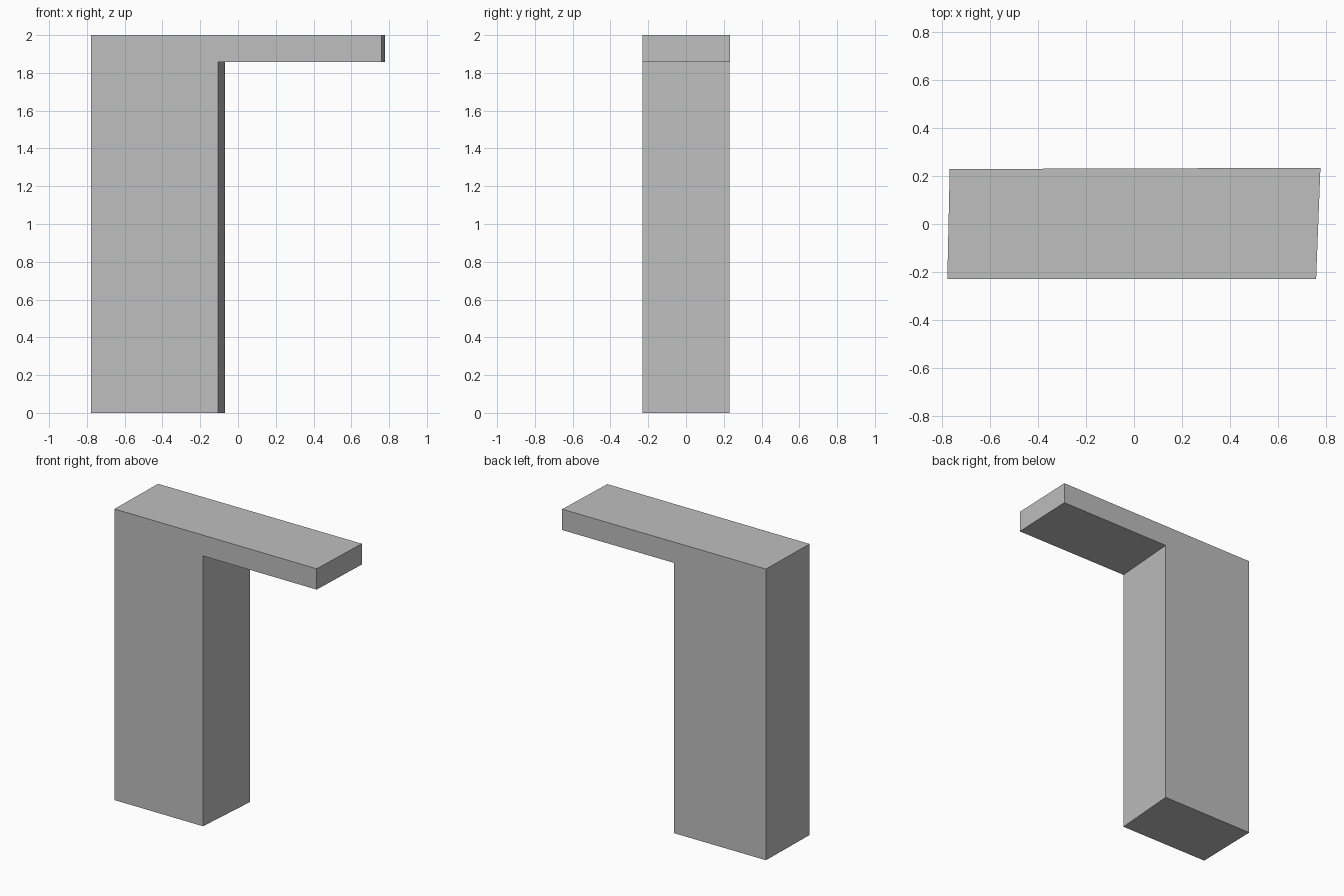
import bpy
import bmesh

cube = bpy.data.objects.get("Cube")
if cube:
    bpy.data.objects.remove(cube, do_unlink=True)

# Plain grey finish
grey = bpy.data.materials.new("plain_grey")
grey.use_nodes = True
colour = (0.52, 0.52, 0.52, 1)
grey.diffuse_color = colour
grey.node_tree.nodes["Principled BSDF"].inputs["Base Color"].default_value = colour

HEIGHT, SLAB_BOTTOM = 2.0, 1.857


def outline(bm, left, inner, right, y_left, y_right):
    """Upright column with an overhanging slab; y drifts slightly along x."""
    points = [(left, 0), (inner, 0), (inner, SLAB_BOTTOM),
              (right, SLAB_BOTTOM), (right, HEIGHT), (left, HEIGHT)]
    slope = (y_right - y_left) / (right - left)
    return [bm.verts.new((x, y_left + (x - left) * slope, z)) for x, z in points]


# Column and overhanging slab as one slightly skewed solid
bm = bmesh.new()
front = outline(bm, -0.778, -0.105, 0.759, -0.23, -0.23)
back = outline(bm, -0.768, -0.07, 0.777, 0.229, 0.234)
bm.faces.new(front)
bm.faces.new(back[::-1])
for i in range(len(front)):
    j = (i + 1) % len(front)
    bm.faces.new((front[j], front[i], back[i], back[j]))
bmesh.ops.recalc_face_normals(bm, faces=bm.faces)

mesh = bpy.data.meshes.new("column_with_overhang")
bm.to_mesh(mesh)
bm.free()
mesh.materials.append(grey)
bpy.context.collection.objects.link(bpy.data.objects.new("column_with_overhang", mesh))
